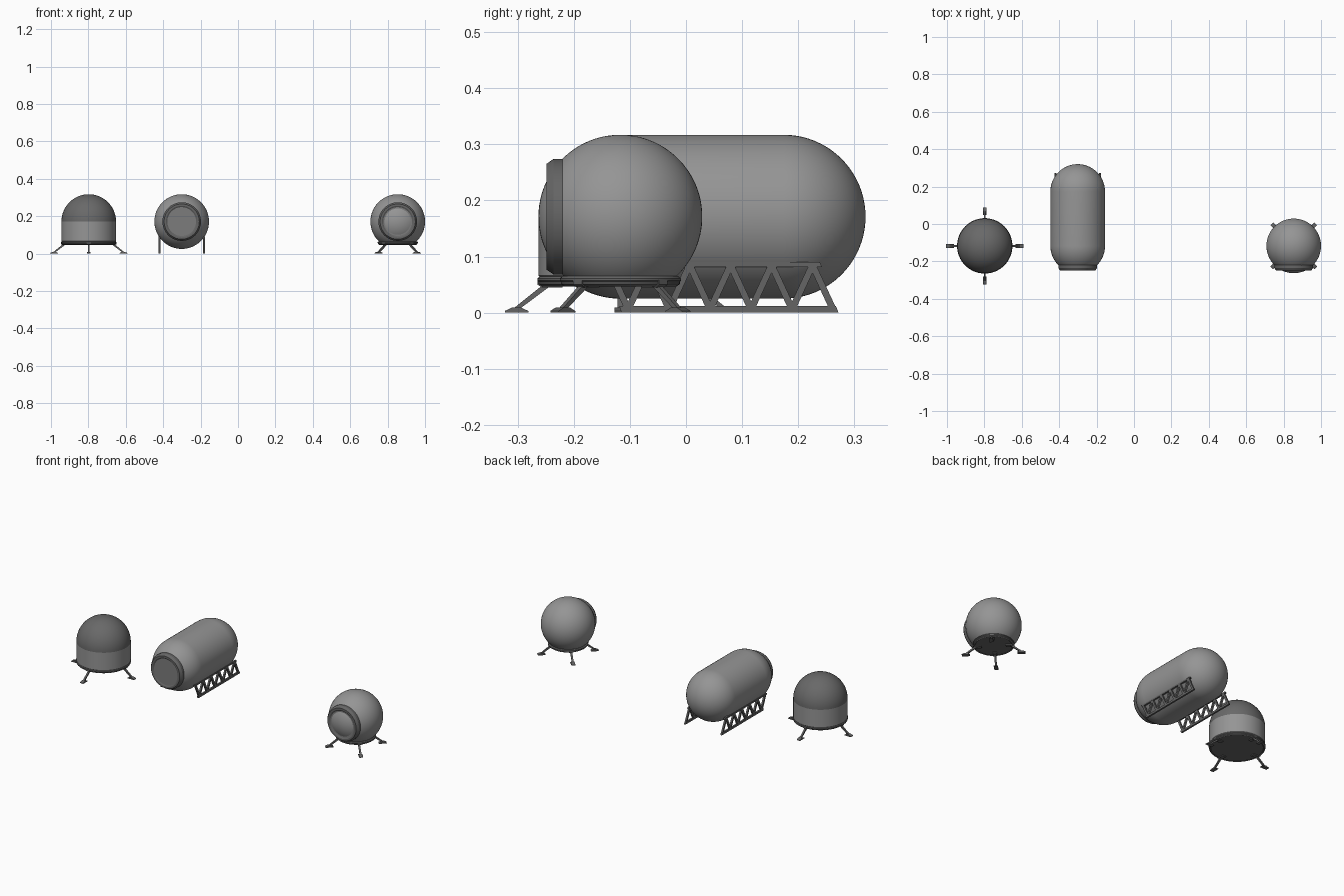
import bpy, bmesh, math
from mathutils import Matrix, Vector

if "Cube" in bpy.data.objects:
    bpy.data.objects.remove(bpy.data.objects["Cube"])


def material(name, v):
    m = bpy.data.materials.new(name)
    m.diffuse_color = (v, v, v, 1)
    m.use_nodes = True
    m.node_tree.nodes["Principled BSDF"].inputs["Base Color"].default_value = m.diffuse_color
    return m


SHELL = material("light grey shell", 0.30)
DARK = material("dark grey dome", 0.14)
FRAME = material("dark grey frame", 0.13)
PORT = material("mid grey port", 0.20)

R, CY, CZ = 0.146, -0.117, 0.171
FRONT = Matrix.Rotation(math.pi / 2, 4, 'X')   # local z becomes -y


def finish(name, bm, mat, mtx=Matrix()):
    bmesh.ops.remove_doubles(bm, verts=bm.verts, dist=1e-6)
    bmesh.ops.recalc_face_normals(bm, faces=bm.faces)
    me = bpy.data.meshes.new(name)
    bm.to_mesh(me)
    bm.free()
    me.materials.append(mat)
    me.shade_smooth()
    me.set_sharp_from_angle(angle=math.radians(30))
    ob = bpy.data.objects.new(name, me)
    ob.matrix_world = mtx
    bpy.context.collection.objects.link(ob)
    return ob


def lathe(name, profile, mat, mtx, n=64):
    """Revolve (radius, height) points around local z."""
    bm = bmesh.new()
    vs = [bm.verts.new((r, 0, h)) for r, h in profile]
    es = [bm.edges.new(p) for p in zip(vs, vs[1:])]
    bmesh.ops.spin(bm, geom=vs + es, cent=(0, 0, 0), axis=(0, 0, 1),
                   angle=2 * math.pi, steps=n, use_merge=True)
    bmesh.ops.remove_doubles(bm, verts=bm.verts, dist=1e-5)
    return finish(name, bm, mat, mtx)


def arc(a0, a1, h=0.0, n=20):
    """Profile points on the shell radius, angles measured from the equator."""
    out = []
    for i in range(n + 1):
        a = math.radians(a0 + (a1 - a0) * i / n)
        out.append((max(0.0, R * math.cos(a)), h + R * math.sin(a)))
    return out


def prism(bm, pts, width):
    """Extrude an (x, z) outline symmetrically along y."""
    a = [bm.verts.new((x, -width / 2, z)) for x, z in pts]
    b = [bm.verts.new((x, width / 2, z)) for x, z in pts]
    bm.faces.new(a)
    bm.faces.new(b[::-1])
    for i in range(len(a)):
        j = (i + 1) % len(a)
        bm.faces.new((a[i], b[i], b[j], a[j]))


def landing_base(name, x, ring, first_angle):
    # flat base ring
    lathe(name + "_base_ring",
          [(0, 0.05), (ring - 0.012, 0.05), (ring - 0.008, 0.047), (ring - 0.002, 0.051),
           (ring - 0.002, 0.055), (ring, 0.057), (ring, 0.061), (ring - 0.005, 0.065), (0, 0.065)],
          FRAME, Matrix.Translation((x, CY, 0)))
    # four legs: hinge block, slanted strut, foot pad
    for k in range(4):
        bm = bmesh.new()
        prism(bm, [(ring - 0.045, 0.045), (ring - 0.008, 0.045),
                   (ring, 0.05), (ring, 0.058), (ring - 0.045, 0.058)], 0.022)
        prism(bm, [(ring - 0.024, 0.048), (ring - 0.008, 0.048),
                   (ring + 0.043, 0.007), (ring + 0.031, 0.007)], 0.01)
        prism(bm, [(ring + 0.016, 0), (ring + 0.058, 0), (ring + 0.058, 0.003),
                   (ring + 0.045, 0.009), (ring + 0.029, 0.009), (ring + 0.016, 0.003)], 0.021)
        finish(f"{name}_leg_{k + 1}", bm, FRAME,
               Matrix.Translation((x, CY, 0)) @
               Matrix.Rotation(first_angle + k * math.pi / 2, 4, 'Z'))


def docking_port(name, x):
    mtx = Matrix.Translation((x, CY, CZ)) @ FRONT
    lathe(name + "_port_collar",
          [(0.095, 0.095), (0.103, 0.100), (0.103, 0.119), (0.094, 0.132),
           (0.084, 0.132), (0.076, 0.127), (0.076, 0.115)], FRAME, mtx)
    lathe(name + "_port_hatch", [(0.077, 0.128), (0, 0.128)], PORT, mtx)


# domed habitat on the left
X1 = -0.798
at = Matrix.Translation((X1, CY, CZ))
lathe("dome_wall", [(R - 0.004, 0.062 - CZ), (R, 0.066 - CZ), (R, 0)], SHELL, at)
lathe("dome_roof", arc(0, 90), DARK, at)
landing_base("dome", X1, 0.148, 0)

# long capsule habitat
X2 = -0.301
lathe("capsule_shell",
      arc(-90, 0, -0.291) + arc(0, 47) + [(0, R * math.sin(math.radians(47)))],
      SHELL, Matrix.Translation((X2, CY, CZ)) @ FRONT)
docking_port("capsule", X2)

# lattice side supports
Y0, STEP, H, T = 0.262, 0.0365, 0.09, 0.010
nodes = [(Y0 - STEP * i, 0.006 if i % 2 == 0 else H - 0.005) for i in range(12)]
for side, sx in (("left", -1), ("right", 1)):
    bm = bmesh.new()
    prism(bm, [(nodes[10][0] - 0.012, 0), (Y0 + 0.01, 0),
               (Y0 + 0.005, 0.012), (nodes[10][0] - 0.016, 0.012)], T)
    prism(bm, [(nodes[11][0] - 0.008, H - 0.009), (nodes[1][0] + 0.017, H - 0.009),
               (nodes[1][0] + 0.013, H), (nodes[11][0] - 0.01, H)], T)
    for (ya, za), (yb, zb) in zip(nodes, nodes[1:]):
        w = 0.0065
        prism(bm, [(ya - w, za), (ya + w, za), (yb + w, zb), (yb - w, zb)], T * 0.98)
    finish(f"capsule_{side}_truss", bm, FRAME,
           Matrix.Translation((X2 + sx * 0.119, 0, 0)) @ Matrix.Rotation(math.pi / 2, 4, 'Z'))

# spherical habitat on the right
X3 = 0.854
lathe("sphere_shell", arc(-52, 90, n=40), SHELL, Matrix.Translation((X3, CY, CZ)))
docking_port("sphere", X3)
landing_base("sphere", X3, 0.108, math.pi / 4)
